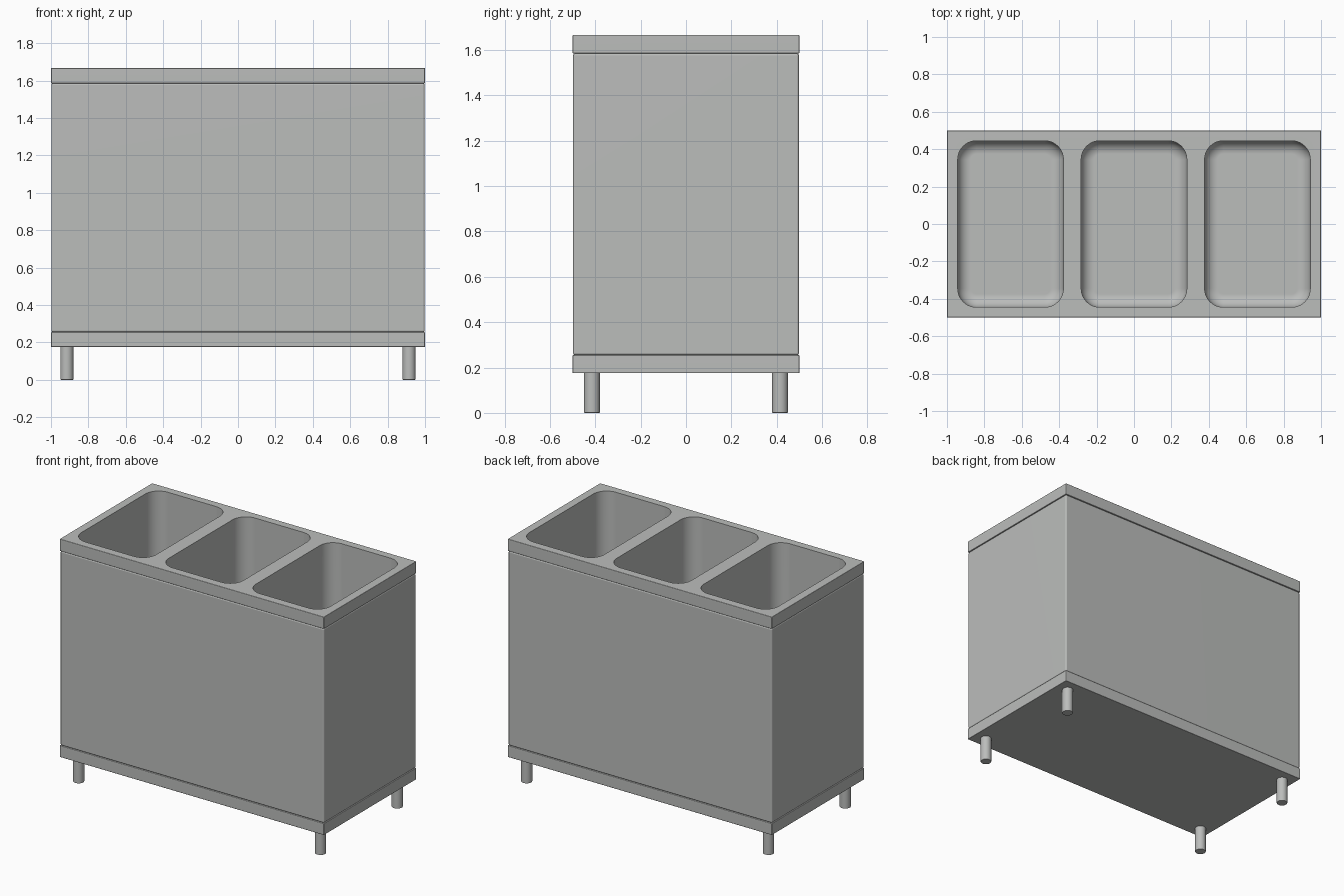
import bpy, bmesh
from mathutils import Matrix, Vector

if "Cube" in bpy.data.objects:
    bpy.data.objects.remove(bpy.data.objects["Cube"])

grey = bpy.data.materials.new("brushed steel grey")
grey.diffuse_color = (0.5, 0.51, 0.5, 1)
grey.use_nodes = True
grey.node_tree.nodes["Principled BSDF"].inputs["Base Color"].default_value = grey.diffuse_color


def add_object(name, bm):
    mesh = bpy.data.meshes.new(name)
    bm.to_mesh(mesh)
    bm.free()
    obj = bpy.data.objects.new(name, mesh)
    bpy.context.collection.objects.link(obj)
    mesh.materials.append(grey)
    return obj


def box_bm(size, z0, z1):
    bm = bmesh.new()
    bmesh.ops.create_cube(bm, size=1)
    bmesh.ops.scale(bm, vec=(size[0], size[1], z1 - z0), verts=bm.verts)
    bmesh.ops.translate(bm, vec=(0, 0, (z0 + z1) / 2), verts=bm.verts)
    return bm


def bevel(bm, edges, radius, segments):
    bmesh.ops.bevel(bm, geom=edges, offset=radius, segments=segments,
                    profile=0.5, affect='EDGES')


def slab(name, size, z0, z1, radius):
    bm = box_bm(size, z0, z1)
    bevel(bm, list(bm.edges), radius, 3)
    return add_object(name, bm)


def finish(obj):
    bpy.ops.object.select_all(action='DESELECT')
    obj.select_set(True)
    bpy.context.view_layer.objects.active = obj
    for mod in list(obj.modifiers):
        bpy.ops.object.modifier_apply(modifier=mod.name)
    bpy.ops.object.shade_smooth_by_angle(angle=0.6)
    weighted = obj.modifiers.new("weighted normals", 'WEIGHTED_NORMAL')
    weighted.keep_sharp = True


# Cabinet: plinth, body and worktop
plinth = slab("plinth", (2.0, 1.0), 0.175, 0.255, 0.004)
body = slab("cabinet_body", (1.996, 0.996), 0.255, 1.585, 0.01)
worktop = slab("worktop", (2.0, 1.0), 1.585, 1.667, 0.004)

# Three basins with rounded corners and floors
cutters = []
for i, x in enumerate((-0.66, 0, 0.66)):
    bm = box_bm((0.565, 0.89), 1.0, 1.8)
    bevel(bm, [e for e in bm.edges
               if abs(e.verts[0].co.z - e.verts[1].co.z) > 0.1], 0.1, 10)
    bevel(bm, [e for e in bm.edges
               if all(v.co.z < 1.01 for v in e.verts)], 0.07, 6)
    bmesh.ops.translate(bm, vec=(x, 0, 0), verts=bm.verts)
    cutter = add_object(f"basin_cutter_{i + 1}", bm)
    cutter.hide_render = True
    cutters.append(cutter)
    for target in (body, worktop):
        mod = target.modifiers.new(f"basin {i + 1}", 'BOOLEAN')
        mod.operation = 'DIFFERENCE'
        mod.solver = 'EXACT'
        mod.object = cutter

for part in (plinth, body, worktop):
    finish(part)
for cutter in cutters:
    bpy.data.objects.remove(cutter)

# Four round feet
for sx, side in ((-1, "left"), (1, "right")):
    for sy, end in ((-1, "front"), (1, "back")):
        bm = bmesh.new()
        bmesh.ops.create_cone(bm, cap_ends=True, segments=32, radius1=0.035,
                              radius2=0.035, depth=0.18,
                              matrix=Matrix.Translation(Vector((sx * 0.915, sy * 0.415, 0.09))))
        bevel(bm, [e for e in bm.edges
                   if all(v.co.z < 0.01 for v in e.verts)], 0.003, 2)
        finish(add_object(f"{end}_{side}_foot", bm))
